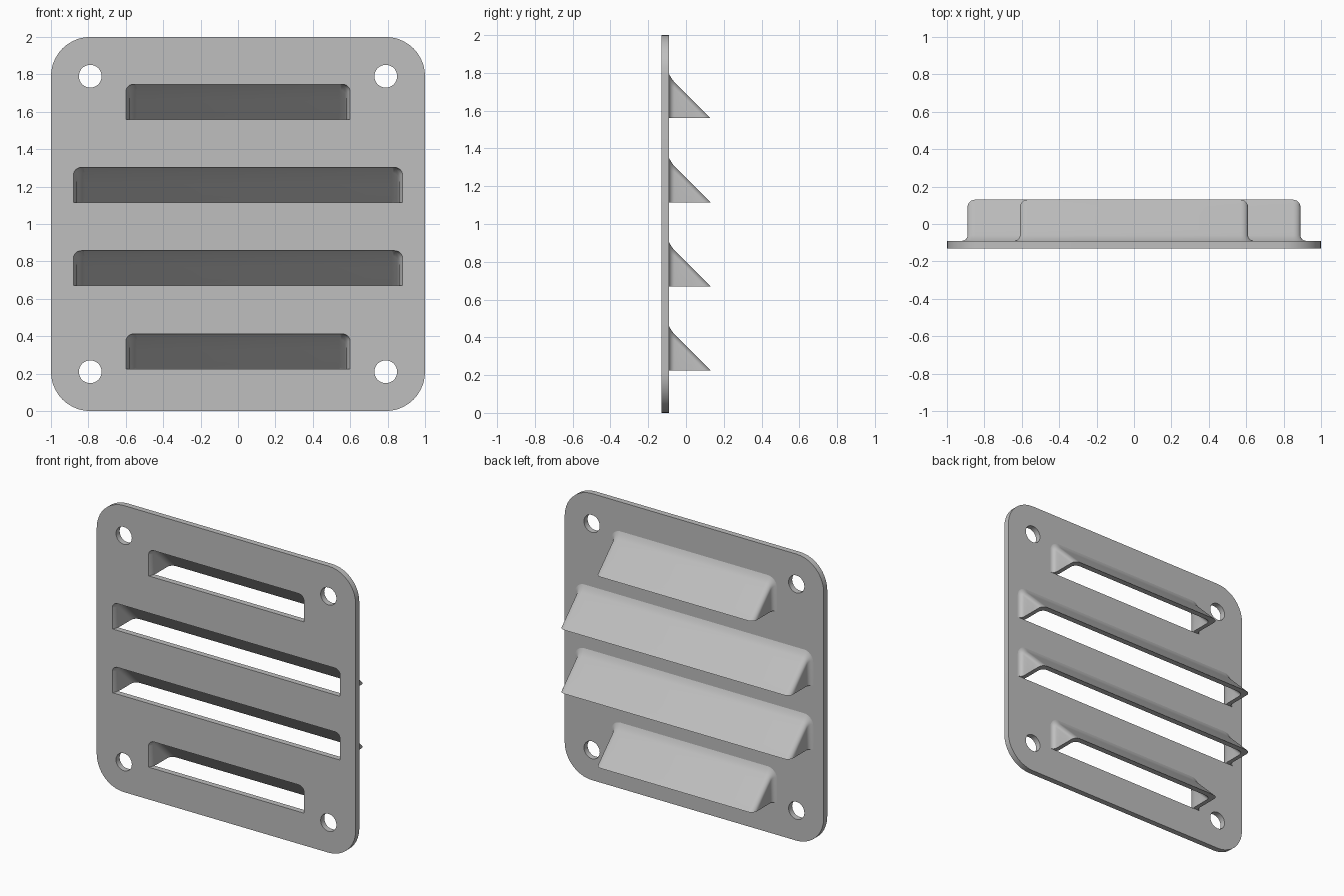
import bpy, bmesh
from math import sin, cos, asin, pi, radians

if "Cube" in bpy.data.objects:
    bpy.data.objects.remove(bpy.data.objects["Cube"])

FRONT, BACK = -0.13, -0.09      # plate faces along y
SLOT_H, ROUND = 0.187, 0.04     # slot height, corner rounding
DEPTH = 0.22                    # how far the hoods stand out
FILLET = 0.03

metal = bpy.data.materials.new("grey_metal")
metal.use_nodes = True
metal.diffuse_color = (0.52, 0.52, 0.52, 1)
metal.node_tree.nodes["Principled BSDF"].inputs["Base Color"].default_value = (0.52, 0.52, 0.52, 1)


def arc(cx, cz, r, start, end, n):
    return [(cx + r * cos(start + (end - start) * i / n),
             cz + r * sin(start + (end - start) * i / n)) for i in range(n + 1)]


def arch(w, h, r, n=6):
    """Upside-down U, cut off at height 0, from right foot to left foot."""
    start = asin(max(0, min(1, (r - h) / r)))
    right = arc(w - r, h - r, r, start, pi / 2, n)
    right.insert(0, (right[0][0], 0))
    return right + [(-x, z) for x, z in reversed(right)]


def smooth(obj):
    bpy.ops.object.select_all(action='DESELECT')
    obj.select_set(True)
    bpy.context.view_layer.objects.active = obj
    bpy.ops.object.shade_smooth_by_angle(angle=radians(35))


# (name, half width, base height) of each louvre
louvres = [(name, w, 0.225 + 0.445 * i) for i, (name, w) in enumerate(
    [("bottom", 0.60), ("lower", 0.88), ("upper", 0.88), ("top", 0.60)])]

# Plate: rounded square with screw holes and slots
curve = bpy.data.curves.new("plate", 'CURVE')
curve.dimensions = '2D'
curve.fill_mode = 'BOTH'
curve.extrude = (BACK - FRONT) / 2


def add_outline(points):
    spline = curve.splines.new('POLY')
    spline.points.add(len(points) - 1)
    for p, (x, z) in zip(spline.points, points):
        p.co = (x, z, 0, 1)
    spline.use_cyclic_u = True


outline = []
for k, (sx, sz) in enumerate([(1, 1), (-1, 1), (-1, -1), (1, -1)]):
    cx, cz = 0.79 * sx, 1 + 0.79 * sz
    outline += arc(cx, cz, 0.21, k * pi / 2, (k + 1) * pi / 2, 10)
    add_outline(arc(cx, cz, 0.061, 0, 2 * pi, 28)[:-1])
add_outline(outline)
for name, w, base in louvres:
    add_outline([(x, z + base) for x, z in arch(w, SLOT_H, ROUND)])

plate = bpy.data.objects.new("plate", curve)
bpy.context.collection.objects.link(plate)
plate.location.y = (FRONT + BACK) / 2
plate.rotation_euler.x = pi / 2
bpy.ops.object.select_all(action='DESELECT')
plate.select_set(True)
bpy.context.view_layer.objects.active = plate
bpy.ops.object.convert(target='MESH')
plate = bpy.context.view_layer.objects.active
plate.data.materials.clear()
plate.data.materials.append(metal)
smooth(plate)

# Depth steps: fine at the foot fillet and at the tip rounding
steps = [FILLET * (1 - cos(radians(a))) for a in range(0, 91, 15)]
steps += [0.06, 0.12]
steps += [DEPTH - ROUND * (1 - sin(radians(a))) for a in range(0, 91, 15)]


def outer_ring(w, d):
    t = max(0, FILLET - d) / FILLET
    flare = FILLET * (1 - (1 - t * t) ** 0.5)
    return [(x, BACK + d, z) for x, z in
            arch(w + 0.01 + flare, DEPTH - d + 0.015 * t * t, ROUND + flare)]


def inner_ring(w, d):
    flare = 0.02 * max(0, 1 - d / 0.06) ** 2
    return [(x, FRONT + d, z) for x, z in
            arch(w - 0.02 + flare, min(SLOT_H, DEPTH - d), ROUND)]


# Hoods: sloped shells, open underneath
for name, w, base in louvres:
    bm = bmesh.new()
    outer = [[bm.verts.new(p) for p in outer_ring(w, d)] for d in steps]
    inner = [[bm.verts.new(p) for p in inner_ring(w, d)] for d in steps]
    loop = outer + inner[::-1]
    for a, b in zip(loop, loop[1:] + loop[:1]):
        for j in range(len(a) - 1):
            bm.faces.new((a[j], a[j + 1], b[j + 1], b[j]))
    # Lower rims of the side walls
    for i in range(len(steps) - 1):
        for end in (0, -1):
            bm.faces.new((outer[i][end], outer[i + 1][end],
                          inner[i + 1][end], inner[i][end]))
    bmesh.ops.remove_doubles(bm, verts=bm.verts, dist=0.0001)
    bmesh.ops.dissolve_degenerate(bm, edges=bm.edges, dist=0.0001)
    bmesh.ops.recalc_face_normals(bm, faces=bm.faces)
    mesh = bpy.data.meshes.new(name + "_louvre_hood")
    bm.to_mesh(mesh)
    bm.free()
    mesh.materials.append(metal)
    hood = bpy.data.objects.new(name + "_louvre_hood", mesh)
    hood.location.z = base
    bpy.context.collection.objects.link(hood)
    smooth(hood)
